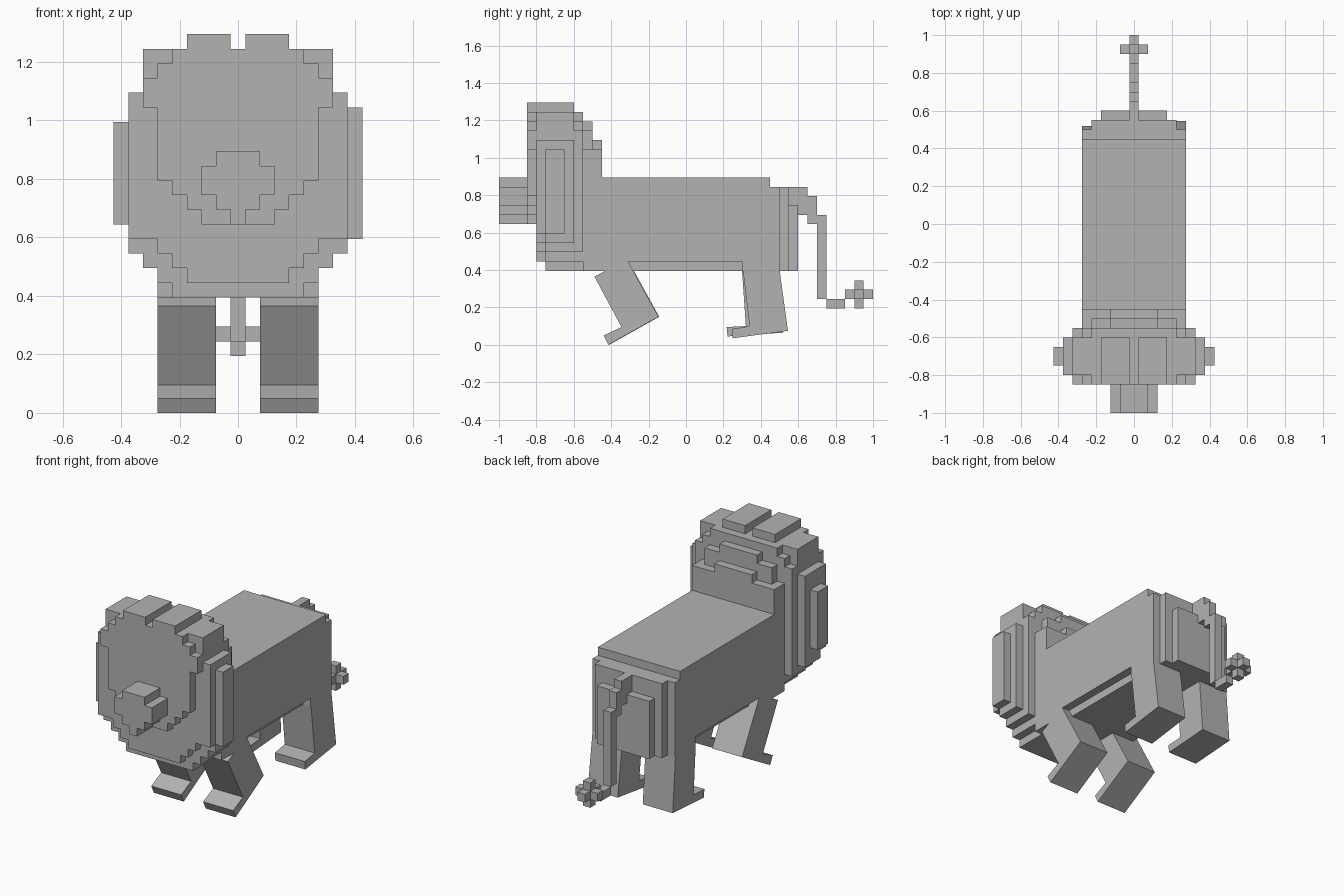
import bpy, bmesh

grey = bpy.data.materials.new("stone grey")
grey.diffuse_color = (0.45, 0.45, 0.45, 1)


def finish(name, bm):
    bmesh.ops.recalc_face_normals(bm, faces=bm.faces)
    me = bpy.data.meshes.new(name)
    bm.to_mesh(me)
    bm.free()
    me.materials.append(grey)
    bpy.context.collection.objects.link(bpy.data.objects.new(name, me))


def add_box(bm, x0, x1, y0, y1, z0, z1):
    v = bmesh.ops.create_cube(bm, size=1)["verts"]
    for p in v:
        p.co = (x0 if p.co.x < 0 else x1, y0 if p.co.y < 0 else y1, z0 if p.co.z < 0 else z1)


def blocks(name, rows):
    """Centred blocks: half width, y range, z range."""
    bm = bmesh.new()
    for w, y0, y1, z0, z1 in rows:
        add_box(bm, -w, w, y0, y1, z0, z1)
    finish(name, bm)


def block(name, *dims):
    bm = bmesh.new()
    add_box(bm, *dims)
    finish(name, bm)


def leg(name, x0, x1, profile):
    """Side profile in (y, z) extruded across x."""
    bm = bmesh.new()
    f = bm.faces.new([bm.verts.new((x0, y, z)) for y, z in profile])
    ext = bmesh.ops.extrude_face_region(bm, geom=[f])["geom"]
    for e in ext:
        if isinstance(e, bmesh.types.BMVert):
            e.co.x = x1
    finish(name, bm)


# Torso with a narrower belly and stepped rump
blocks("body", [
    (.275, -.75, .45, .445, .895),
    (.275, .45, .5, .395, .845),
    (.225, -.75, .5, .395, .445),
    (.275, -.55, -.31, .395, .445),
    (.275, .3, .45, .395, .445),
])
blocks("rump", [
    (.225, .5, .55, .395, .845),
    (.175, .55, .6, .395, .745),
])

# Face disc, stepped outline
blocks("face", [
    (.225, -.85, -.55, 1.195, 1.245),
    (.275, -.85, -.6, 1.145, 1.195),
    (.325, -.85, -.55, 1.045, 1.145),
    (.275, -.85, -.75, .795, 1.045),
    (.225, -.85, -.75, .745, .795),
    (.175, -.85, -.75, .695, .745),
    (.125, -.85, -.75, .645, .695),
])

# Muzzle
blocks("muzzle", [
    (.075, -1, -.85, .845, .895),
    (.125, -1, -.85, .745, .845),
    (.075, -1, -.85, .695, .745),
    (.025, -1, -.85, .645, .695),
])

# Mane: front layer, main ring, lower ring and back of the head
blocks("mane", [
    (.375, -.8, -.6, .595, 1.095),
    (.375, -.75, -.6, .545, .595),
    (.275, -.8, -.75, .545, .595),
    (.225, -.8, -.75, .495, .545),
    (.175, -.8, -.75, .445, .495),
    (.325, -.75, -.55, .495, 1.145),
    (.275, -.75, -.55, .445, .495),
    (.325, -.8, -.6, 1.145, 1.245),
    (.275, -.65, -.55, 1.095, 1.195),
    (.275, -.6, -.45, .895, 1.045),
    (.125, -.6, -.45, 1.045, 1.095),
    (.225, -.6, -.5, 1.045, 1.145),
    (.125, -.6, -.5, 1.145, 1.195),
])
block("mane_side_right", .375, .425, -.75, -.65, .595, 1.045)
block("mane_side_left", -.425, -.375, -.75, -.65, .645, .995)

# Ears
for side, s in (("left", -1), ("right", 1)):
    block("ear_" + side, *sorted((s * .025, s * .175)), -.85, -.6, 1.245, 1.295)

# Tail with a cross-shaped tuft
blocks("tail", [
    (.025, .55, .65, .745, .845),
    (.025, .6, .65, .695, .745),
    (.025, .65, .7, .645, .795),
    (.025, .7, .75, .245, .695),
    (.025, .75, .85, .195, .245),
])
blocks("tail_tuft", [
    (.025, .85, 1, .245, .295),
    (.025, .9, .95, .195, .345),
    (.075, .9, .95, .245, .295),
])

# Striding legs
front = [(-.49, .365), (-.345, .095), (-.44, .05), (-.415, 0), (-.147, .15), (-.315, .455)]
leg("front_leg_right", .075, .275, front)
leg("front_leg_left", -.275, -.075, [(y + .004, z) for y, z in front])
leg("hind_leg_right", .075, .275,
    [(.3, .44), (.305, .39), (.34, .1), (.245, .085), (.25, .035), (.545, .075), (.495, .44)])
leg("hind_leg_left", -.275, -.075,
    [(.3, .44), (.3, .39), (.32, .1), (.217, .095), (.222, .045), (.52, .065), (.49, .44)])
